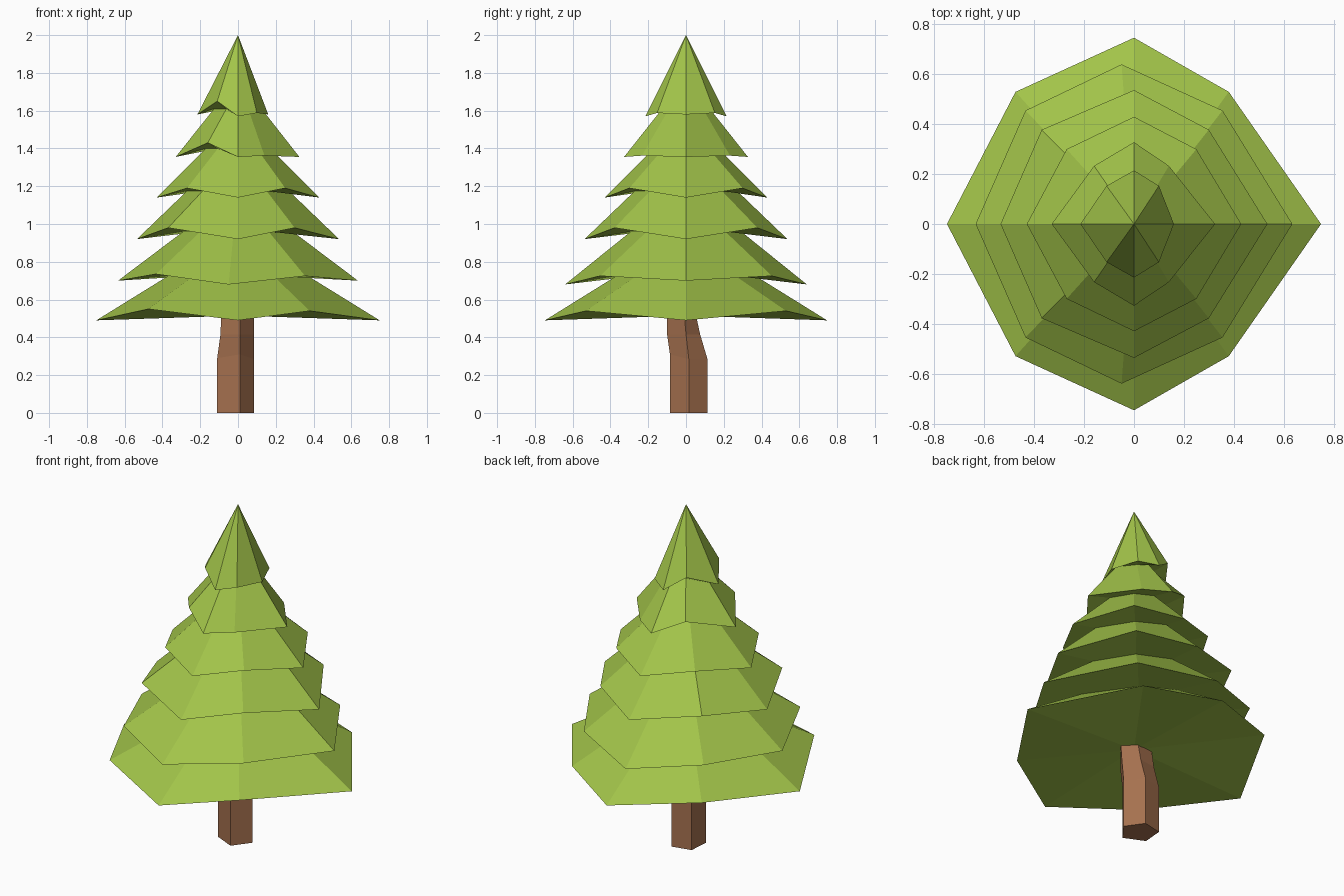
import bpy, bmesh

if "Cube" in bpy.data.objects:
    bpy.data.objects.remove(bpy.data.objects["Cube"])


def material(name, rgb):
    m = bpy.data.materials.new(name)
    m.diffuse_color = (*rgb, 1)
    m.use_nodes = True
    m.node_tree.nodes["Principled BSDF"].inputs["Base Color"].default_value = m.diffuse_color
    return m


def build(name, rings, mat, bottom=None, top=None):
    """Stack closed rings of points; each end is a fan to a point or a flat cap."""
    bm = bmesh.new()
    loops = [[bm.verts.new(p) for p in r] for r in rings]
    n = len(loops[0])
    for a, b in zip(loops, loops[1:]):
        for i in range(n):
            j = (i + 1) % n
            bm.faces.new((a[i], a[j], b[j], b[i]))
    for loop, tip in ((loops[0], bottom), (loops[-1], top)):
        if tip:
            t = bm.verts.new(tip)
            for i in range(n):
                bm.faces.new((loop[i], loop[(i + 1) % n], t))
        else:
            bm.faces.new(loop)
    bmesh.ops.recalc_face_normals(bm, faces=bm.faces)
    me = bpy.data.meshes.new(name)
    bm.to_mesh(me)
    bm.free()
    me.materials.append(mat)
    ob = bpy.data.objects.new(name, me)
    bpy.context.collection.objects.link(ob)


def octagon(right, left, side, side_x, dr, dl, dy, zx, zy, zr, zl):
    """Eight-pointed branch ring, mirrored front to back."""
    return [(right, 0, zx), (dr, dy, zr), (side_x, side, zy), (-dl, dy, zl),
            (-left, 0, zx), (-dl, -dy, zl), (side_x, -side, zy), (dr, -dy, zr)]


green = material("leaf green", (0.36, 0.55, 0.067))
brown = material("bark brown", (0.38, 0.165, 0.078))

# Branch tiers: drooping skirts, each tucked under the next one
tiers = [
    octagon(.75, .75, .747, 0, .38, .475, .53, .49, .49, .54, .55),
    octagon(.635, .635, .64, -.05, .355, .435, .455, .70, .68, .725, .735),
    octagon(.535, .535, .537, 0, .30, .37, .378, .92, .92, .98, .98),
    octagon(.43, .43, .43, 0, .25, .27, .30, 1.14, 1.14, 1.19, 1.19),
    octagon(.325, .33, .328, 0, .14, .16, .233, 1.355, 1.355, 1.362, 1.43),
    octagon(.16, .215, .215, 0, .10, .11, .153, 1.58, 1.57, 1.588, 1.65),
]
inner = [(.37, .725), (.29, .96), (.27, 1.175), (.17, 1.40), (.125, 1.61)]
rings = []
for i, tier in enumerate(tiers):
    rings.append(tier)
    if i < len(inner):
        r, z = inner[i]
        k = r / tier[0][0]
        rings.append([(x * k, y * k, z) for x, y, _ in tier])
build("branches", rings, green, bottom=(0, 0, .515), top=(0, 0, 2))

# Trunk: five sides, bending towards the front near the top
base = [(.01, -.085), (.085, .015), (.015, .115), (-.10, .09), (-.11, -.03)]
bend = [(.01, -.10), (.085, 0), (.015, .075), (-.09, .06), (-.093, -.05)]
tip = [(.01, -.10), (.085, -.01), (.015, .05), (-.09, .04), (-.088, -.055)]
bend_low = [.31, .285, .28, .28, .29]
build("trunk", [
    [(x, y, 0) for x, y in base],
    [(x, y, z) for (x, y), z in zip(base, bend_low)],
    [(x, y, .415) for x, y in bend],
    [(x, y, .53) for x, y in tip],
], brown)
